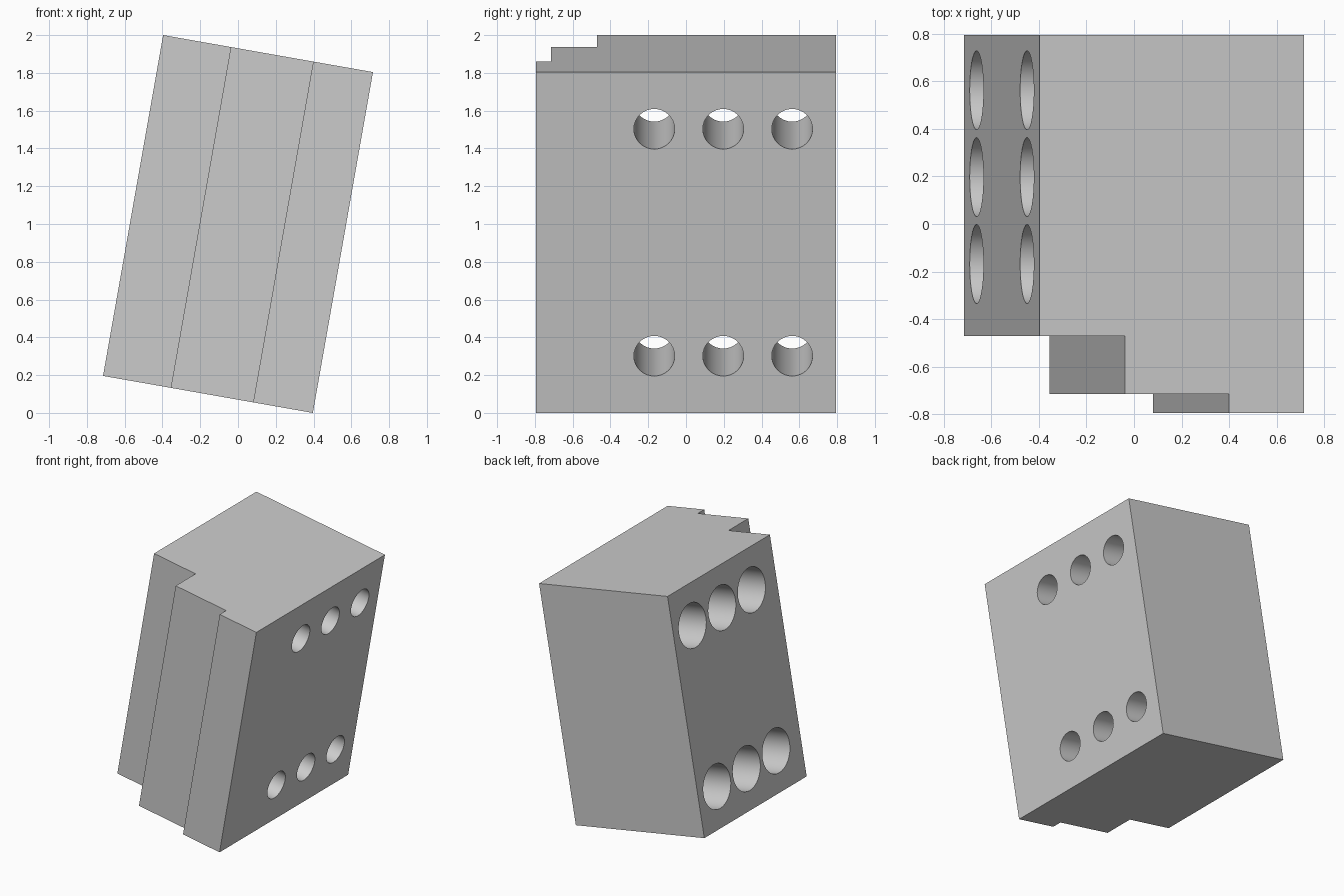
import bpy, bmesh, math
from mathutils import Matrix, Vector

cube = bpy.data.objects.get("Cube")
if cube:
    bpy.data.objects.remove(cube, do_unlink=True)

WIDTH, HEIGHT, DEPTH = 1.128, 1.832, 1.588
TILT = Matrix.Translation((0, 0, 1)) @ Matrix.Rotation(math.radians(10), 4, 'Y')
hw, hh, hd = WIDTH / 2, HEIGHT / 2, DEPTH / 2

grey = bpy.data.materials.new("plain grey")
grey.use_nodes = True
colour = (0.6, 0.6, 0.6, 1)
grey.diffuse_color = colour
grey.node_tree.nodes["Principled BSDF"].inputs["Base Color"].default_value = colour


def make_object(name, bm):
    bmesh.ops.recalc_face_normals(bm, faces=bm.faces)
    mesh = bpy.data.meshes.new(name)
    bm.to_mesh(mesh)
    bm.free()
    mesh.materials.append(grey)
    obj = bpy.data.objects.new(name, mesh)
    bpy.context.collection.objects.link(obj)
    return obj


# Block: stepped plan outline, extruded upwards
outline = [(-hw, hd), (-hw, -0.47), (-0.2, -0.47), (-0.2, -0.715),
           (0.243, -0.715), (0.243, -hd), (hw, -hd), (hw, hd)]
bm = bmesh.new()
base = bm.faces.new([bm.verts.new((x, y, -hh)) for x, y in outline])
top = bmesh.ops.extrude_face_region(bm, geom=[base])["geom"]
bmesh.ops.translate(bm, vec=(0, 0, HEIGHT),
                    verts=[v for v in top if isinstance(v, bmesh.types.BMVert)])
block = make_object("stepped_block", bm)

# Cutter: stepped bolt holes, wide at -x and narrow through to +x
BORE, COUNTERBORE, SINK = 0.108, 0.166, 0.29
profile = [(-hw - 0.1, 0), (-hw - 0.1, COUNTERBORE), (-hw + SINK, COUNTERBORE),
           (-hw + SINK, BORE), (hw + 0.1, BORE), (hw + 0.1, 0)]
bm = bmesh.new()
for y in (-0.168, 0.197, 0.562):
    for z in (-0.61, 0.61):
        verts = [bm.verts.new((x, y, z + r)) for x, r in profile]
        edges = [bm.edges.new(pair) for pair in zip(verts, verts[1:])]
        bmesh.ops.spin(bm, geom=verts + edges, cent=(0, y, z), axis=(1, 0, 0),
                       angle=math.tau, steps=32)
bmesh.ops.remove_doubles(bm, verts=bm.verts, dist=0.0001)
cutter = make_object("bolt_hole_cutter", bm)
cutter.hide_render = True

# Cut the holes
cut = block.modifiers.new("bolt holes", 'BOOLEAN')
cut.operation = 'DIFFERENCE'
cut.solver = 'EXACT'
cut.object = cutter
bpy.ops.object.select_all(action='DESELECT')
block.select_set(True)
bpy.context.view_layer.objects.active = block
bpy.ops.object.modifier_apply(modifier=cut.name)
bpy.data.objects.remove(cutter, do_unlink=True)

# Smooth bores with crisp edges, then lean the block
bpy.ops.object.shade_smooth_by_angle(angle=math.radians(30))
block.matrix_world = TILT
